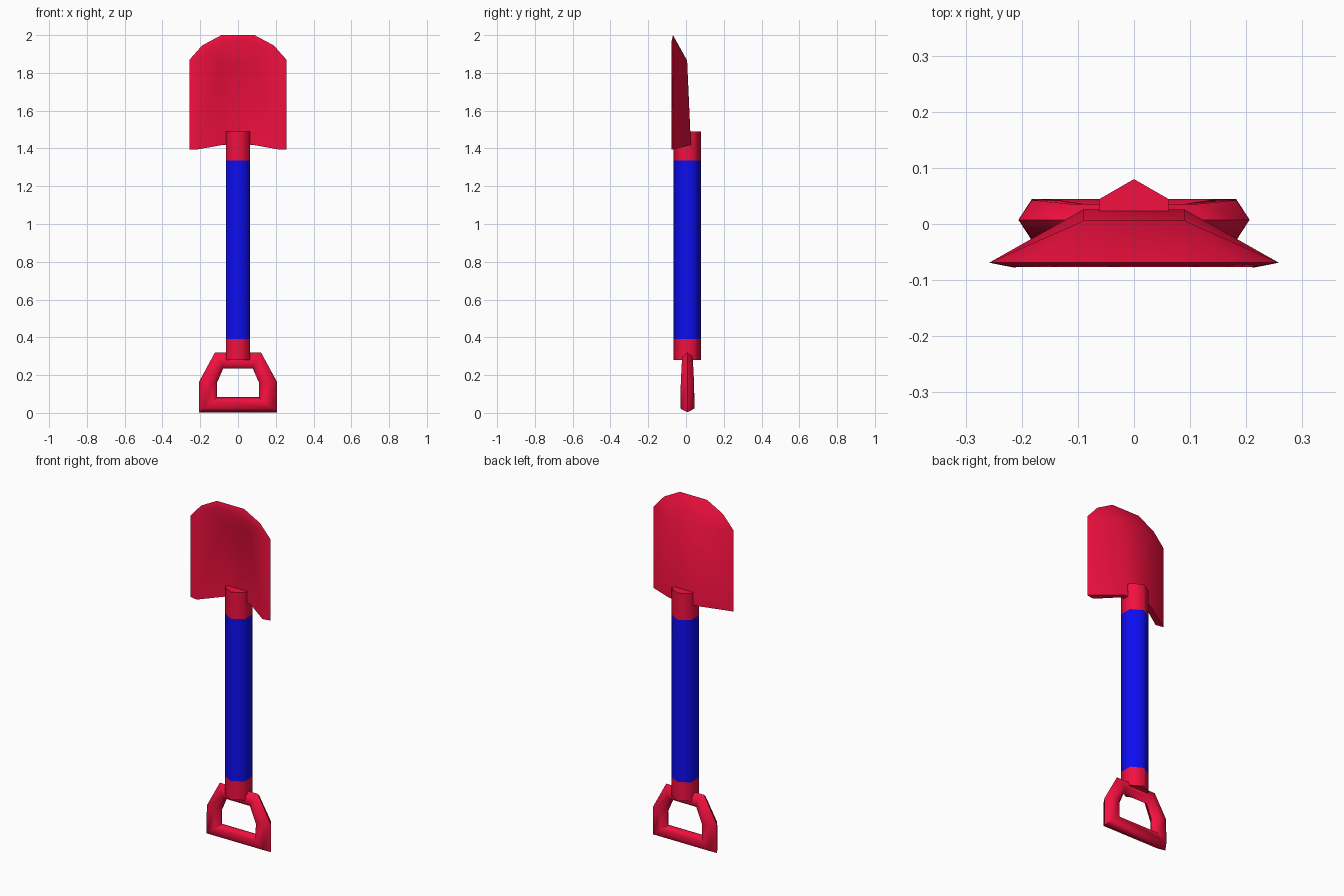
import bpy, bmesh, math

if "Cube" in bpy.data.objects:
    bpy.data.objects.remove(bpy.data.objects["Cube"])


def material(name, color):
    m = bpy.data.materials.new(name)
    m.diffuse_color = (*color, 1)
    m.use_nodes = True
    m.node_tree.nodes["Principled BSDF"].inputs["Base Color"].default_value = m.diffuse_color
    return m


RED = material("red_paint", (0.9, 0.005, 0.05))
BLUE = material("blue_paint", (0.004, 0.004, 0.9))


def finish(name, bm, mat):
    bmesh.ops.recalc_face_normals(bm, faces=bm.faces[:])
    me = bpy.data.meshes.new(name)
    bm.to_mesh(me)
    bm.free()
    for p in me.polygons:
        p.use_smooth = True
    me.set_sharp_from_angle(angle=math.radians(62))
    me.materials.append(mat)
    ob = bpy.data.objects.new(name, me)
    bpy.context.collection.objects.link(ob)
    return ob


# Hexagonal shaft sections, corner pointing front and back
def hex_rod(name, z0, z1, mat):
    bm = bmesh.new()
    rings = [[bm.verts.new((0.0725 * math.sin(i * math.pi / 3),
                            0.0075 + 0.0725 * math.cos(i * math.pi / 3), z))
              for i in range(6)] for z in (z0, z1)]
    for i in range(6):
        j = (i + 1) % 6
        bm.faces.new((rings[0][i], rings[0][j], rings[1][j], rings[1][i]))
    for r in rings:
        bm.faces.new(r)
    finish(name, bm, mat)


hex_rod("lower_collar", 0.28, 0.39, RED)
hex_rod("shaft", 0.39, 1.335, BLUE)
hex_rod("upper_collar", 1.335, 1.49, RED)

# D-shaped grip: six-sided tube; each corner is outer (x,z), inner (x,z), y half width
bm = bmesh.new()
half = [((0.206, 0.003), (0.11, 0.083), 0.037),
        ((0.206, 0.165), (0.11, 0.162), 0.035),
        ((0.122, 0.32), (0.078, 0.236), 0.028)]
corners = [(1, c) for c in half] + [(-1, c) for c in reversed(half)]
rings = []
for s, (o, i, h) in corners:
    ring = []
    for t, y in ((0, 0), (0.25, h), (0.75, h), (1, 0), (0.75, -h), (0.25, -h)):
        ring.append(bm.verts.new((s * (o[0] + (i[0] - o[0]) * t), 0.0075 + y,
                                  o[1] + (i[1] - o[1]) * t)))
    rings.append(ring)
for k in range(6):
    a, b = rings[k], rings[(k + 1) % 6]
    for i in range(6):
        j = (i + 1) % 6
        bm.faces.new((a[i], a[j], b[j], b[i]))
finish("grip", bm, RED)

# Scoop blade: outer and inner shells joined by a rim
OUTER = dict(A=(0.258, -0.069, 1.395), B=(0.09, 0.026, 1.418), C=(0.09, 0.006, 1.865),
             D=(0.258, -0.069, 1.868), E=(0.19, -0.069, 1.945), F=(0.088, -0.069, 2.0))
INNER = dict(A=(0.212, -0.078, 1.395), B=(0.085, -0.005, 1.418), C=(0.085, -0.022, 1.845),
             D=(0.212, -0.077, 1.868), E=(0.16, -0.077, 1.925), F=(0.082, -0.077, 1.964))
bm = bmesh.new()


def shell(points):
    v = {}
    for k, (x, y, z) in points.items():
        v[k] = bm.verts.new((x, y, z))
        v[k.lower()] = bm.verts.new((-x, y, z))
    for f in ("ABCD", "CDE", "CEF", "abcd", "cde", "cef", "BbcC", "CcfF"):
        bm.faces.new([v[k] for k in f])
    return v


out, inn = shell(OUTER), shell(INNER)
loop = "ADEFfedabB"
for p, q in zip(loop, loop[1:] + loop[0]):
    bm.faces.new((out[p], out[q], inn[q], inn[p]))
finish("blade", bm, RED)
